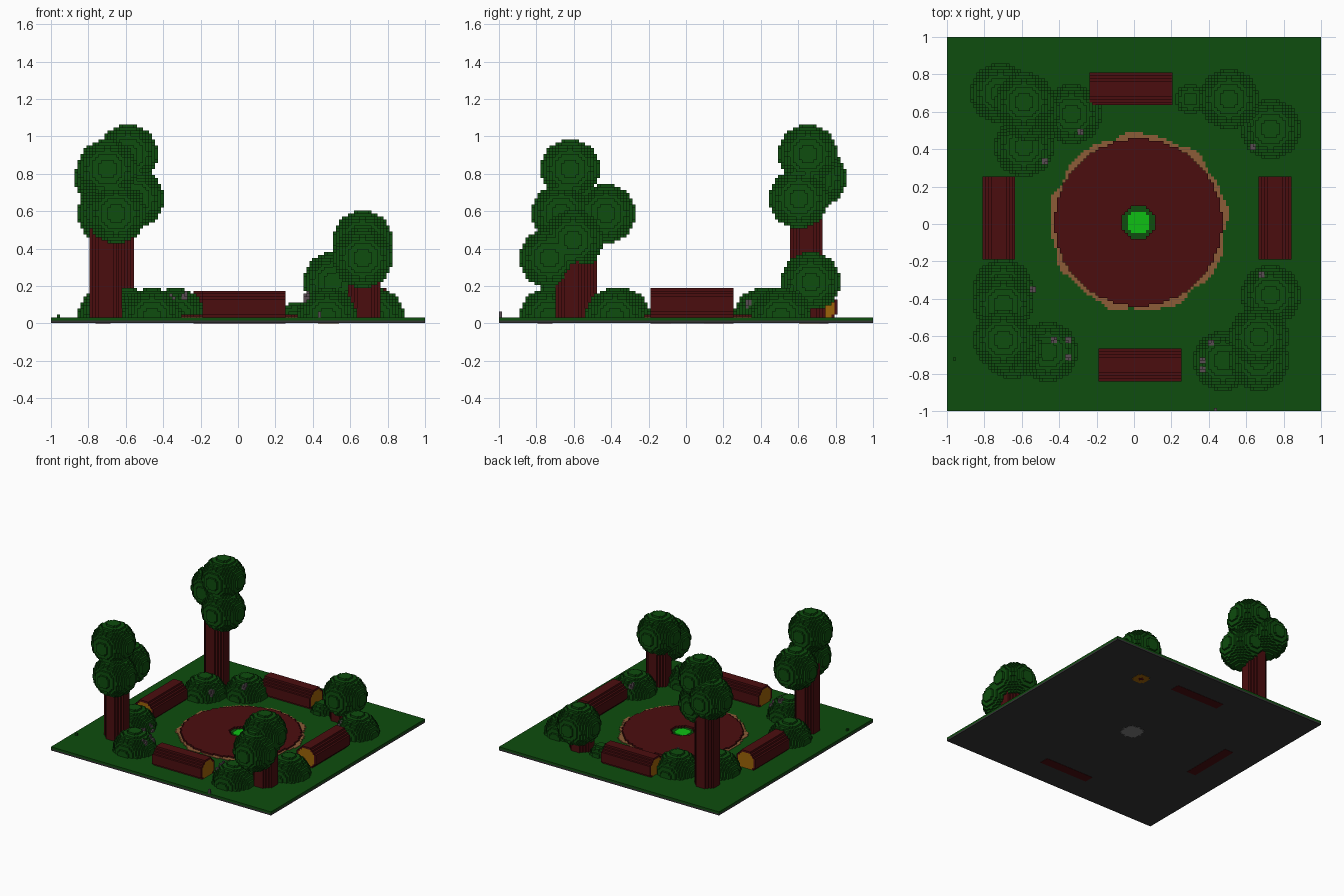
import bpy, math
from itertools import product

V = 2 / 126  # edge length of one block

if "Cube" in bpy.data.objects:
    bpy.data.objects.remove(bpy.data.objects["Cube"], do_unlink=True)


def material(name, rgb):
    lin = [((c / 255 + 0.055) / 1.055) ** 2.4 if c > 10 else c / 255 / 12.92 for c in rgb]
    m = bpy.data.materials.new(name)
    m.use_nodes = True
    m.diffuse_color = (*lin, 1)
    m.node_tree.nodes["Principled BSDF"].inputs["Base Color"].default_value = (*lin, 1)
    return m


GREEN, BARK, WOOD, TAN, BRIGHT, DARK, LIGHT, SPECK = range(8)
MATS = [material("leaf green", (14, 77, 14)), material("dark red bark", (75, 13, 15)),
        material("cut wood orange", (158, 100, 8)), material("sandy tan", (140, 92, 55)),
        material("bright green", (14, 192, 20)), material("dark grey", (52, 52, 52)),
        material("light grey", (125, 125, 125)), material("pebble grey", (88, 76, 82))]

SIDES = [((1, 0, 0), [(1, 0, 0), (1, 1, 0), (1, 1, 1), (1, 0, 1)]),
         ((-1, 0, 0), [(0, 0, 0), (0, 0, 1), (0, 1, 1), (0, 1, 0)]),
         ((0, 1, 0), [(0, 1, 0), (0, 1, 1), (1, 1, 1), (1, 1, 0)]),
         ((0, -1, 0), [(0, 0, 0), (1, 0, 0), (1, 0, 1), (0, 0, 1)]),
         ((0, 0, 1), [(0, 0, 1), (1, 0, 1), (1, 1, 1), (0, 1, 1)]),
         ((0, 0, -1), [(0, 0, 0), (0, 1, 0), (1, 1, 0), (1, 0, 0)])]


def blocks(name, cells, z0=0.0, height=V):
    """Mesh the outer faces of a {cell: material} dictionary."""
    index, faces, mats = {}, [], []
    for c, m in cells.items():
        for d, corners in SIDES:
            if tuple(map(sum, zip(c, d))) not in cells:
                faces.append([index.setdefault(tuple(map(sum, zip(c, k))), len(index))
                              for k in corners])
                mats.append(m)
    me = bpy.data.meshes.new(name)
    me.from_pydata([(x * V, y * V, z0 + z * height) for x, y, z in index], [], faces)
    used = sorted(set(mats))
    for m in used:
        me.materials.append(MATS[m])
    me.polygons.foreach_set("material_index", [used.index(m) for m in mats])
    ob = bpy.data.objects.new(name, me)
    bpy.context.collection.objects.link(ob)
    return ob


def ball(x, y, z, r=10, floor=2):
    """Blocks of a ball; centre in units, radius in blocks."""
    c = [round(v / V) for v in (x, y, z)]
    out = {}
    for d in product(range(-r, r), repeat=3):
        if sum((k + 0.5) ** 2 for k in d) <= r * r and c[2] + d[2] >= floor:
            out[(c[0] + d[0], c[1] + d[1], c[2] + d[2])] = GREEN
    return out


def disc(cx, cy, r, z, mat):
    """One layer of blocks; r is a radius or a function of the angle."""
    R = r if callable(r) else (lambda a: r)
    return {(i, j, z): mat for i in range(-40, 60) for j in range(-50, 60)
            if math.hypot(i - cx, j - cy) <= R(math.atan2(j - cy, i - cx))}


def slab(name, z0, z1, mat):
    bpy.ops.mesh.primitive_cube_add(size=1, location=(0, 0, (z0 + z1) / 2))
    ob = bpy.context.object
    ob.name = name
    ob.scale = (2, 2, z1 - z0)
    ob.data.materials.append(MATS[mat])


# Ground: stone layer under a grass layer
slab("stone_base", 0.002, V, DARK)
slab("grass", V, 2 * V, GREEN)
blocks("base_patch", disc(1, 0, 5, 0, LIGHT), 0, 0.004)

# Round clearing: sandy ragged rim, raised floor with an opening, bright centre
rim = disc(1, 0, lambda a: 29.9 + 0.6 * math.sin(9 * a) + 0.4 * math.sin(16 * a), 0, TAN)
blocks("sandy_rim", {c: m for c, m in rim.items() if math.hypot(c[0] - 1, c[1]) > 27},
       2 * V, 0.004)
floor = disc(1, 0, 28.2, 2, BARK)
for c in disc(1, 0, 5.6, 2, BARK):
    del floor[c]
blocks("clearing_floor", floor)
blocks("bright_centre", disc(1, 0, 3.7, 0, BRIGHT), 2 * V, 0.006)


# Log benches: bark cylinders with orange cut ends
def log(name, along_x, start, side, lift):
    cells = {}
    for t, a, b in product(range(28), range(-5, 6), range(-5, 6)):
        rr = a * a + b * b
        if rr <= 30:
            u, w = start + t, side + 5 + a
            cells[(u, w, b + 5 + lift) if along_x else (w, u, b + 5 + lift)] = BARK
    ob = blocks(name, cells)
    me = ob.data
    me.materials.append(MATS[WOOD])
    axis, other = (0, 1) if along_x else (1, 0)
    mid = ((side + 5.5) * V, (5.5 + lift) * V)
    for p in me.polygons:
        off = math.hypot(p.center[other] - mid[0], p.center.z - mid[1])
        if abs(p.normal[axis]) > 0.9 and off < 4.6 * V:
            p.material_index = 1


log("front_log", True, -12, -53, 0)
log("back_log", True, -15, 40, 0)
log("right_log", False, -12, -51, 0)
log("left_log", False, -12, 42, 1)

# Trees: trunk centre, trunk bottom and top in blocks, then crown balls
TREES = {
    "front_right": ((-0.71, -0.56), 2, 37, [(-0.70, -0.62, 0.83), (-0.65, -0.67, 0.58),
                                            (-0.70, -0.43, 0.59)]),
    "back_right": ((-0.645, 0.645), 2, 46, [(-0.59, 0.65, 0.905), (-0.72, 0.695, 0.77),
                                            (-0.56, 0.61, 0.67)]),
    "front_left": ((0.67, -0.61), 2, 22, [(0.665, -0.605, 0.45), (0.66, -0.735, 0.35)]),
    "back_left": ((0.485, 0.66), 0, 14, [(0.505, 0.67, 0.23)]),
}
for name, ((tx, ty), lo, hi, crown) in TREES.items():
    ci, cj = math.floor(tx / V), math.floor(ty / V)
    trunk = {}
    for i, j, z in product(range(-5, 6), range(-5, 6), range(lo, hi)):
        if i * i + j * j <= 30:
            trunk[(ci + i, cj + j, z)] = BARK
    if lo == 0:  # cut underside with a dark core, narrower than the trunk
        for c in [c for c in trunk if c[2] < 2]:
            q = math.hypot(c[0] - ci, c[1] - cj)
            if q > 3.7:
                del trunk[c]
            elif q > 1.3:
                trunk[c] = WOOD
    blocks(name + "_trunk", trunk)
    leaves = {}
    for b in crown:
        leaves.update(ball(*b))
    blocks(name + "_crown", leaves)

# Bushes: half balls resting on the grass, sprinkled with pebbles
BUSHES = [(-0.59, 0.42), (-0.34, 0.58), (0.73, 0.50), (0.73, -0.385),
          (0.47, -0.735), (-0.70, -0.345), (-0.46, -0.69)]
bushes = ball(0.30, 0.66, 0.03, 5)
for x, y in BUSHES:
    bushes.update(ball(x, y, 0.032))
PEBBLES = [(-0.29, 0.49), (-0.49, 0.32), (0.63, 0.41), (-0.55, -0.35), (0.68, -0.27),
           (0.41, -0.65), (0.35, -0.74), (0.36, -0.78), (-0.44, -0.63), (-0.36, -0.62),
           (-0.35, -0.72)]
for x, y in PEBBLES:
    for a, b in product((0, 1), repeat=2):
        i, j = math.floor(x / V) + a, math.floor(y / V) + b
        top = max([c[2] for c in bushes if c[:2] == (i, j)], default=1)
        bushes[(i, j, max(top, 2))] = SPECK
        if a == b:
            bushes[(i, j, top + 1)] = SPECK
blocks("bushes", bushes)

# Loose bits on the grass edge
blocks("grass_tuft", {(-61, -46, 2): GREEN})
blocks("edge_pebble", {(27, -63, 2): SPECK, (27, -63, 3): SPECK})
